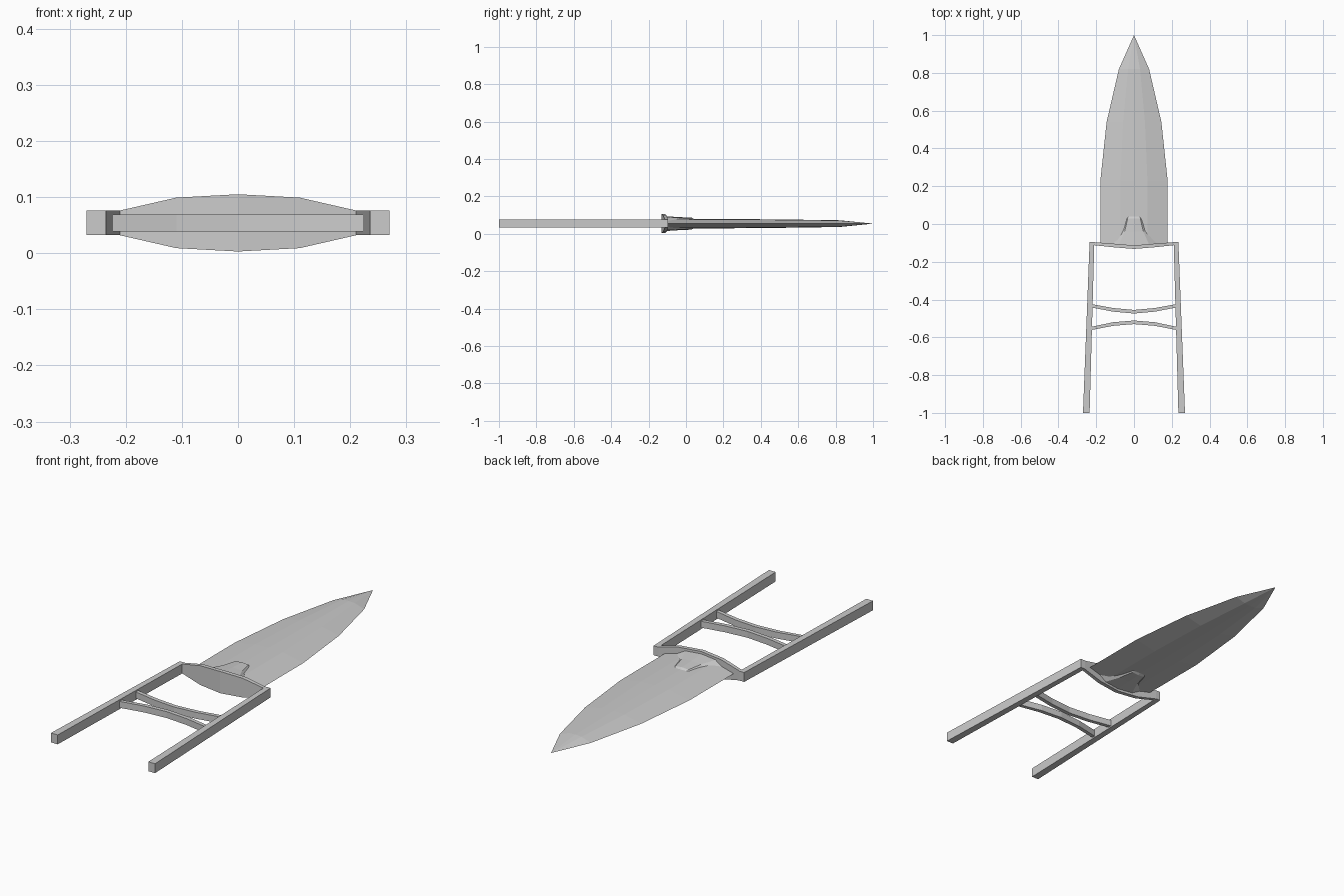
import bpy, bmesh

if "Cube" in bpy.data.objects:
    bpy.data.objects.remove(bpy.data.objects["Cube"])

ZC = 0.054  # mid-plane height of the whole weapon


def loft(name, rings, tip=None):
    """Skin a list of equal-sized closed rings; cap ends or run to a tip."""
    bm = bmesh.new()
    loops = [[bm.verts.new(p) for p in r] for r in rings]
    n = len(loops[0])
    for a, b in zip(loops, loops[1:]):
        for i in range(n):
            j = (i + 1) % n
            bm.faces.new((a[i], a[j], b[j], b[i]))
    bm.faces.new(loops[0])
    if tip:
        t = bm.verts.new(tip)
        for i in range(n):
            bm.faces.new((loops[-1][i], loops[-1][(i + 1) % n], t))
    else:
        bm.faces.new(loops[-1])
    bmesh.ops.recalc_face_normals(bm, faces=bm.faces)
    me = bpy.data.meshes.new(name)
    bm.to_mesh(me)
    bm.free()
    ob = bpy.data.objects.new(name, me)
    bpy.context.collection.objects.link(ob)
    return ob


def strip(name, half):
    """Symmetric bar across x from (x, y_back, y_front, half_height) stations."""
    st = [(-x, a, b, h) for x, a, b, h in reversed(half[1:])] + half
    return loft(name, [[(x, a, ZC - h), (x, b, ZC - h), (x, b, ZC + h), (x, a, ZC + h)]
                       for x, a, b, h in st])


def lens(y, w, h, k, f):
    """Eight-sided blade section: thin edges, shoulders at k*w, ridge at centre."""
    prof = [(w, 0), (k * w, f * h), (0, h), (-k * w, f * h),
            (-w, 0), (-k * w, -f * h), (0, -h), (k * w, -f * h)]
    return [(x, y, ZC + z) for x, z in prof]


# side rails of the grip, splaying slightly outwards
for s, side in ((-1, "left"), (1, "right")):
    loft(side + "_rail", [[(s * a, y, ZC - 0.022), (s * b, y, ZC - 0.022),
                           (s * b, y, ZC + 0.022), (s * a, y, ZC + 0.022)]
                          for y, a, b in ((-1, 0.235, 0.27), (-0.095, 0.21, 0.235))])

# hand bars, bowed towards one another
strip("front_hand_bar", [(0, -0.455, -0.474, 0.015), (0.11, -0.445, -0.464, 0.015),
                         (0.23, -0.423, -0.441, 0.015)])
strip("rear_hand_bar", [(0, -0.511, -0.53, 0.015), (0.11, -0.52, -0.539, 0.015),
                        (0.23, -0.545, -0.562, 0.015)])

# bowed guard plate, tallest at the middle
strip("guard", [(0, -0.113, -0.132, 0.051), (0.11, -0.104, -0.123, 0.045),
                (0.215, -0.096, -0.112, 0.021)])

# blade
loft("blade", [lens(y, w, h, 0.4, 0.9) for y, w, h in (
    (-0.115, 0.178, 0.026), (0.23, 0.178, 0.025), (0.54, 0.145, 0.022),
    (0.82, 0.08, 0.018))], (0, 1, ZC))

# raised reinforcement at the blade root
loft("blade_root", [lens(y, w, h, 0.55, 0.9) for y, w, h in (
    (-0.115, 0.15, 0.040), (-0.04, 0.09, 0.035), (0.03, 0.06, 0.032))], (0, 0.085, ZC + 0.0))
